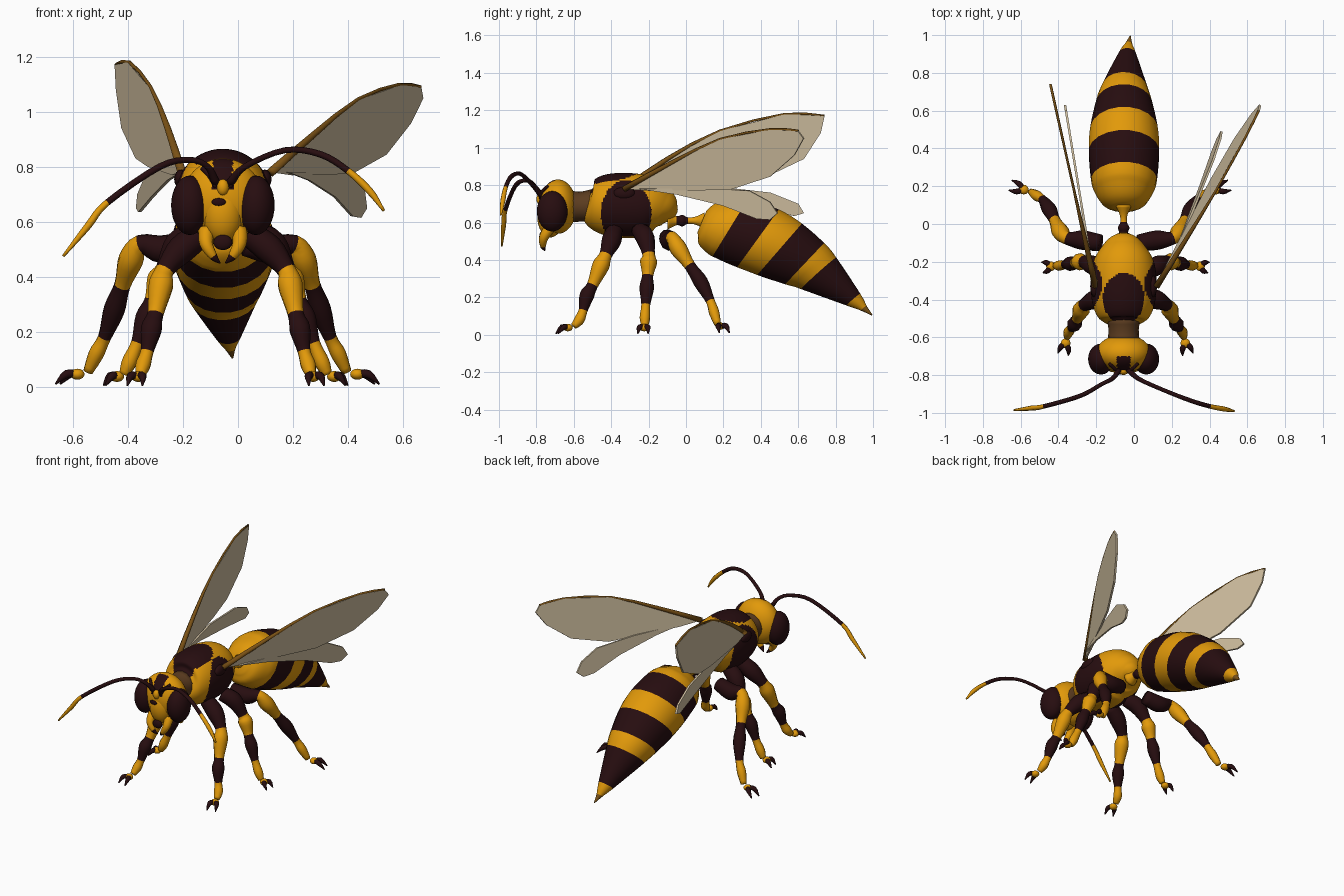
import bpy, bmesh, math
from mathutils import Vector, Matrix

cube = bpy.data.objects.get("Cube")
if cube:
    bpy.data.objects.remove(cube)

CX = -0.055  # body centre line


def material(name, rgb):
    m = bpy.data.materials.new(name)
    m.use_nodes = True
    m.diffuse_color = (*rgb, 1)
    m.node_tree.nodes["Principled BSDF"].inputs["Base Color"].default_value = (*rgb, 1)
    return m


YELLOW, DARK, BROWN, WING, EDGE = range(5)
MATS = [material("amber yellow", (0.76, 0.32, 0.003)),
        material("dark maroon", (0.02, 0.004, 0.005)),
        material("neck brown", (0.105, 0.045, 0.014)),
        material("wing beige", (0.63, 0.52, 0.35)),
        material("wing edge brown", (0.2, 0.085, 0.008))]


def finish(name, bm, smooth=True):
    bmesh.ops.recalc_face_normals(bm, faces=bm.faces[:])
    mesh = bpy.data.meshes.new(name)
    for f in bm.faces:
        f.smooth = smooth
    bm.to_mesh(mesh)
    bm.free()
    for m in MATS:
        mesh.materials.append(m)
    ob = bpy.data.objects.new(name, mesh)
    bpy.context.collection.objects.link(ob)
    return ob


def spline(pts, steps):
    """Smooth path through (x, y, z, radius) points."""
    p = [Vector(q) for q in pts]
    p = [p[0] * 2 - p[1]] + p + [p[-1] * 2 - p[-2]]
    out = []
    for a, b, c, d in zip(p, p[1:], p[2:], p[3:]):
        for i in range(steps):
            t = i / steps
            out.append(0.5 * (2 * b + (c - a) * t + (2 * a - 5 * b + 4 * c - d) * t * t
                              + (3 * b - a - 3 * c + d) * t ** 3))
    return out + [p[-2]]


def tube(name, pts, rule, sides=12, steps=4, lean=0):
    """Loft rings along a path; rule(face centre, segment) gives the colour."""
    path = spline(pts, steps)
    bm = bmesh.new()
    rings, normal = [], None
    for i, q in enumerate(path):
        tan = (path[min(i + 1, len(path) - 1)] - path[max(i - 1, 0)]).to_3d().normalized()
        normal = tan.orthogonal() if normal is None else normal - tan * normal.dot(tan)
        normal.normalize()
        side = tan.cross(normal)
        r = max(q[3], 0.002)
        ring = []
        for k in range(sides):
            a = 2 * math.pi * k / sides
            off = (normal * math.cos(a) + side * math.sin(a)) * r
            ring.append(bm.verts.new(q.to_3d() + off + tan * lean * off.z))
        rings.append(ring)
    for i, (a, b) in enumerate(zip(rings, rings[1:])):
        for k in range(sides):
            f = bm.faces.new((a[k], a[k - 1], b[k - 1], b[k]))
            f.material_index = rule(f.calc_center_median(), i // steps)
    for ring, seg in ((rings[0], 0), (rings[-1], len(pts) - 2)):
        f = bm.faces.new(ring)
        f.material_index = rule(f.calc_center_median(), seg)
    return finish(name, bm)


def ellipsoid(name, centre, radii, rule, sides=24):
    bm = bmesh.new()
    bmesh.ops.create_uvsphere(bm, u_segments=sides, v_segments=sides * 2 // 3, radius=1,
                              matrix=Matrix.Translation(centre) @ Matrix.Diagonal((*radii, 1)))
    for f in bm.faces:
        f.material_index = rule(f.calc_center_median(), 0)
    return finish(name, bm)


def plain(colour):
    return lambda c, seg: colour


# Thorax with dark back shield and dark flanks
def thorax_rule(c, seg):
    x = c.x - CX
    back = (x / 0.11) ** 2 + ((c.y + 0.395) / 0.135) ** 2 < 1 and c.z > 0.72
    flank = abs(x) > 0.05 and ((c.y + 0.32) / 0.135) ** 2 + ((c.z - 0.65) / 0.175) ** 2 < 1
    return DARK if back or flank else YELLOW


tube("thorax", [(CX, y, z, r) for y, z, r in (
    (-0.525, 0.705, 0.07), (-0.5, 0.7, 0.13), (-0.42, 0.695, 0.165), (-0.3, 0.69, 0.174),
    (-0.2, 0.685, 0.16), (-0.13, 0.665, 0.118), (-0.09, 0.64, 0.07), (-0.07, 0.62, 0.02))],
    thorax_rule, 80, 12)

# Neck and narrow waist
tube("neck", [(CX, -0.62, 0.685, 0.085), (CX, -0.56, 0.685, 0.08), (CX, -0.49, 0.69, 0.09)],
     plain(BROWN), 16, 2)
tube("waist", [(CX, y, 0.61, r) for y, r in (
    (-0.1, 0.05), (-0.05, 0.025), (-0.02, 0.032), (0.01, 0.018), (0.05, 0.022), (0.1, 0.045))],
    lambda c, seg: DARK if seg in (1, 2) else YELLOW)

# Banded abdomen, tapering to the sting
tube("abdomen", [(-0.053, 0.085, 0.605, 0.06), (-0.053, 0.115, 0.6, 0.115),
                 (-0.053, 0.17, 0.587, 0.153), (-0.053, 0.235, 0.57, 0.175),
                 (-0.053, 0.385, 0.515, 0.188), (-0.053, 0.5, 0.457, 0.18),
                 (-0.053, 0.635, 0.38, 0.15), (-0.05, 0.71, 0.328, 0.125),
                 (-0.035, 0.895, 0.188, 0.048), (-0.028, 0.95, 0.142, 0.02),
                 (-0.02, 0.995, 0.105, 0.003)],
     lambda c, seg: EDGE if seg == 9 else DARK if seg in (3, 5, 7) else YELLOW, 20, 4, 0.25)


# Head, face and eyes
def head_rule(c, seg):
    return DARK if abs(c.x - CX) < 0.036 and c.z > 0.72 and c.y < -0.7 else YELLOW


ellipsoid("head", (CX, -0.685, 0.685), (0.145, 0.1, 0.145), head_rule, 64)
ellipsoid("face", (CX, -0.725, 0.63), (0.075, 0.07, 0.11), plain(YELLOW))
ellipsoid("brow_bump", (CX, -0.78, 0.725), (0.022, 0.02, 0.03), plain(YELLOW), 12)
ellipsoid("face_patch", (CX - 0.015, -0.791, 0.672), (0.026, 0.006, 0.014), plain(DARK), 12)
ellipsoid("mouth", (CX, -0.77, 0.525), (0.035, 0.015, 0.028), plain(DARK), 12)
for s, tag in ((1, "left"), (-1, "right")):
    ellipsoid(tag + "_eye", (CX + s * 0.12, -0.715, 0.66), (0.068, 0.082, 0.108), plain(DARK))
    tube(tag + "_brow_stripe", [(CX + s * 0.025, -0.778, 0.725, 0.008),
                                (CX + s * 0.045, -0.768, 0.765, 0.01),
                                (CX + s * 0.075, -0.74, 0.795, 0.008)], plain(DARK), 8)
    tube(tag + "_mandible", [(CX + s * 0.06, -0.73, 0.57, 0.03), (CX + s * 0.06, -0.76, 0.52, 0.025),
                             (CX + s * 0.035, -0.765, 0.475, 0.016),
                             (CX + s * 0.01, -0.755, 0.45, 0.003)],
         lambda c, seg: DARK if seg == 2 else YELLOW, 8)

# Antennae with yellow ends
ANTENNAE = {
    "left": ((-0.03, -0.77, 0.74), (0.025, -0.82, 0.8), (0.17, -0.885, 0.86),
             (0.3, -0.935, 0.845), (0.4, -0.965, 0.785), (0.48, -0.98, 0.71), (0.53, -0.99, 0.64)),
    "right": ((-0.08, -0.77, 0.74), (-0.11, -0.815, 0.8), (-0.175, -0.85, 0.825),
              (-0.285, -0.91, 0.8), (-0.475, -0.965, 0.67), (-0.545, -0.975, 0.585),
              (-0.635, -0.985, 0.475))}
for tag, pts in ANTENNAE.items():
    tube(tag + "_antenna", [(*p, r) for p, r in zip(
        pts, (0.016, 0.012, 0.011, 0.012, 0.012, 0.013, 0.005))],
        lambda c, seg: YELLOW if seg > 3 else DARK, 8)

# Legs: centre line, joints from hip to ankle as (out, y, z), then toe tip
RADII = (0.045, 0.052, 0.034, 0.046, 0.03, 0.039, 0.024, 0.028, 0.018)
LEGS = {
    "front": (-0.045, ((0.08, -0.38, 0.56), (0.16, -0.4, 0.5), (0.22, -0.43, 0.425),
                       (0.235, -0.455, 0.37), (0.255, -0.5, 0.265), (0.27, -0.53, 0.21),
                       (0.285, -0.55, 0.13), (0.3, -0.57, 0.08), (0.31, -0.6, 0.045)),
              (0.33, -0.69, 0.025)),
    "middle": (-0.045, ((0.1, -0.25, 0.56), (0.17, -0.22, 0.52), (0.22, -0.2, 0.43),
                        (0.24, -0.2, 0.39), (0.265, -0.205, 0.315), (0.29, -0.21, 0.25),
                        (0.32, -0.215, 0.16), (0.35, -0.22, 0.09), (0.37, -0.22, 0.045)),
               (0.44, -0.23, 0.025)),
    "rear": (-0.075, ((0.1, -0.1, 0.52), (0.2, -0.085, 0.5), (0.28, -0.075, 0.52),
                      (0.315, -0.04, 0.46), (0.345, 0.02, 0.37), (0.375, 0.08, 0.28),
                      (0.41, 0.13, 0.18), (0.44, 0.15, 0.12), (0.47, 0.17, 0.055)),
             (0.58, 0.205, 0.03))}
for place, (cx, joints, toe) in LEGS.items():
    for s, tag in ((1, "left"), (-1, "right")):
        name = f"{place}_{tag}_"
        pts = [Vector((cx + s * x, y, z)) for x, y, z in joints]
        tip = Vector((cx + s * toe[0], toe[1], toe[2]))
        tube(name + "leg", [(*p, r) for p, r in zip(pts, RADII)],
             lambda c, seg: YELLOW if seg % 4 > 1 else DARK, 10)
        along = tip - pts[-1]
        across = along.cross(Vector((0, 0, 1))).normalized()
        mid = pts[-1] + along * 0.35
        ellipsoid(name + "foot", mid, (0.026, 0.026, 0.02), plain(YELLOW), 12)
        for k, toe_tag in ((-1, "inner"), (1, "outer")):
            bend = mid + along * 0.3 + across * k * 0.022 + Vector((0, 0, 0.008))
            end = tip + across * k * 0.028 - Vector((0, 0, 0.02))
            tube(name + toe_tag + "_claw", [(*mid, 0.012), (*bend, 0.015), (*end, 0.003)],
                 plain(DARK), 8, 3)


# Wings: flat outlines (y, z) from the root, slanting with y and tilting with z
def wing(name, x0, slope, tilt, outline, lead):
    y0, z0 = outline[0]
    pts = [Vector((x0 + slope * (y - y0) + tilt * (z - z0), y, z)) for y, z in outline]
    bm = bmesh.new()
    bm.faces.new([bm.verts.new(p) for p in pts]).material_index = WING
    ob = finish(name, bm, False)
    mod = ob.modifiers.new("thickness", "SOLIDIFY")
    mod.thickness, mod.offset = 0.012, 0
    if lead:
        radii = [0.018, 0.013] + [0.007] * lead
        tube(name + "_edge", [(*p, r) for p, r in zip(pts[:lead], radii)], plain(EDGE), 6, 2)


wing("left_forewing", 0.12, 0.515, 0.2,
     ((-0.33, 0.78), (-0.085, 0.915), (0.18, 1.045), (0.45, 1.098), (0.6, 1.09), (0.63, 1.05),
      (0.58, 0.96), (0.45, 0.845), (0.235, 0.775), (-0.19, 0.77)), 5)
wing("left_hindwing", 0.18, 0.41, 0.15,
     ((-0.25, 0.78), (0.1, 0.785), (0.34, 0.77), (0.45, 0.71), (0.49, 0.65), (0.45, 0.615),
      (0.38, 0.62), (0.2, 0.69), (-0.05, 0.75)), 0)
wing("right_forewing", -0.204, -0.223, 0,
     ((-0.33, 0.78), (-0.1, 0.94), (0.18, 1.09), (0.53, 1.18), (0.74, 1.17), (0.72, 1.08),
      (0.63, 0.94), (0.4, 0.83), (0.2, 0.8), (-0.19, 0.77)), 5)
wing("right_hindwing", -0.22, -0.165, 0,
     ((-0.25, 0.77), (0.1, 0.8), (0.45, 0.76), (0.6, 0.7), (0.63, 0.65), (0.58, 0.635),
      (0.3, 0.69), (-0.05, 0.75)), 0)

# Dark wing hinges
for s, tag in ((1, "left"), (-1, "right")):
    ellipsoid(tag + "_wing_hinge", (CX + s * 0.152, -0.33, 0.755), (0.025, 0.06, 0.035),
              plain(DARK), 12)
